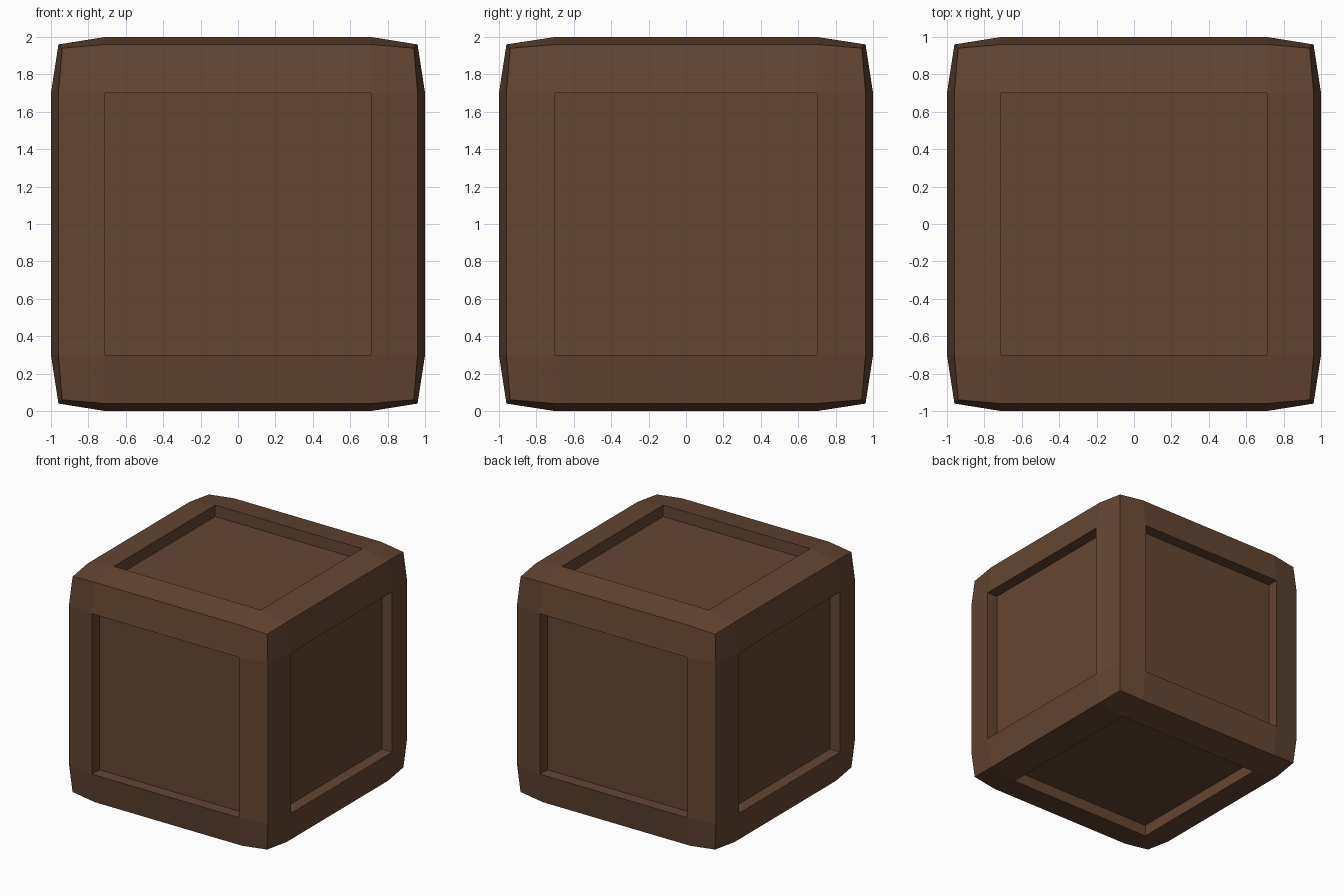
import bpy
import bmesh
from mathutils import Vector

if "Cube" in bpy.data.objects:
    bpy.data.objects.remove(bpy.data.objects["Cube"])

INNER = (0.71, 0.70, 0.70)             # half size of the recessed panels
OUTER = {1: 1.0, 2: 0.96, 3: 0.94}     # reach of face, edge and corner points
DEPTH = 0.10

wood = bpy.data.materials.new("dark brown wood")
wood.diffuse_color = (0.127, 0.061, 0.033, 1)
wood.use_nodes = True
wood.node_tree.nodes["Principled BSDF"].inputs["Base Color"].default_value = wood.diffuse_color

# Crate body: cube split 3 x 3 per side, edges and corners pulled in
bm = bmesh.new()
bmesh.ops.create_cube(bm, size=2)
bmesh.ops.subdivide_edges(bm, edges=bm.edges[:], cuts=2, use_grid_fill=True)
for v in bm.verts:
    reach = OUTER[sum(abs(c) > 0.9 for c in v.co)]
    v.co = Vector([(reach if abs(c) > 0.9 else INNER[i]) * (1 if c > 0 else -1)
                   for i, c in enumerate(v.co)])
bm.normal_update()

# Recessed panels: sink the middle face of each side straight in
middles = [f for f in bm.faces if max(abs(c) for c in f.calc_center_median()) > 0.995]
sunk = bmesh.ops.extrude_discrete_faces(bm, faces=middles)["faces"]
for f in sunk:
    f.normal_update()
    offset = f.normal * -DEPTH
    for v in f.verts:
        v.co += offset

bmesh.ops.translate(bm, verts=bm.verts[:], vec=(0, 0, 1))
bmesh.ops.recalc_face_normals(bm, faces=bm.faces[:])
mesh = bpy.data.meshes.new("crate")
bm.to_mesh(mesh)
bm.free()
mesh.materials.append(wood)
crate = bpy.data.objects.new("crate", mesh)
bpy.context.collection.objects.link(crate)
